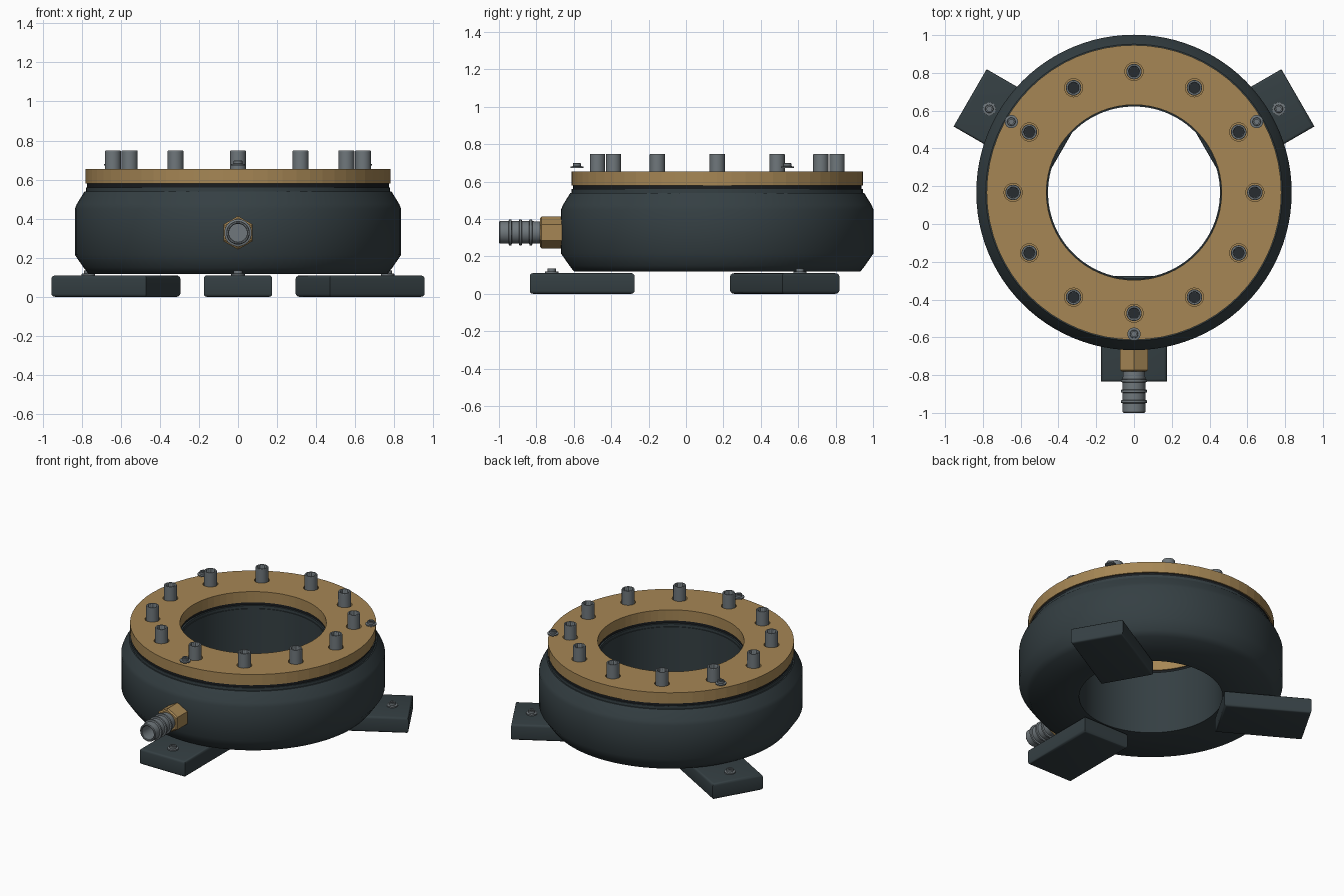
import bpy, bmesh
from math import pi, sin, cos, radians
from mathutils import Matrix, Vector

if "Cube" in bpy.data.objects:
    bpy.data.objects.remove(bpy.data.objects["Cube"])

CY = 0.167  # ring centre on y


def material(name, rgb):
    m = bpy.data.materials.new(name)
    m.diffuse_color = (*rgb, 1)
    m.use_nodes = True
    m.node_tree.nodes["Principled BSDF"].inputs["Base Color"].default_value = m.diffuse_color
    return m


RUBBER = material("rubber", (0.035, 0.05, 0.056))
BLACK = material("black_seal", (0.01, 0.012, 0.014))
BRASS = material("brass", (0.38, 0.24, 0.09))
STEEL = material("steel", (0.16, 0.185, 0.2))
SOCKET = material("dark_socket", (0.02, 0.025, 0.03))


def make_object(name, bm, mat, matrix=Matrix(), smooth=None):
    bmesh.ops.recalc_face_normals(bm, faces=bm.faces)
    me = bpy.data.meshes.new(name)
    bm.to_mesh(me)
    bm.free()
    ob = bpy.data.objects.new(name, me)
    bpy.context.collection.objects.link(ob)
    ob.matrix_world = matrix
    if mat:
        me.materials.append(mat)
    if smooth:
        bpy.ops.object.select_all(action='DESELECT')
        ob.select_set(True)
        bpy.context.view_layer.objects.active = ob
        bpy.ops.object.shade_smooth_by_angle(angle=radians(smooth))
    return ob


def lathe(bm, profile, segs, start=0.0, closed=False):
    """Spin (r, z[, 'hex']) points round z; 'hex' points follow a hexagon."""
    rings = []
    for p in profile:
        ring = []
        for i in range(segs):
            a = start + 2 * pi * i / segs
            r = p[0]
            if len(p) > 2:
                r /= cos((a + pi / 6) % (pi / 3) - pi / 6)
            ring.append(bm.verts.new((r * cos(a), r * sin(a), p[1])))
        rings.append(ring)
    pairs = list(zip(rings, rings[1:]))
    if closed:
        pairs.append((rings[-1], rings[0]))
    for a, b in pairs:
        for i in range(segs):
            j = (i + 1) % segs
            bm.faces.new((a[i], a[j], b[j], b[i]))
    if not closed:
        bm.faces.new(rings[0])
        bm.faces.new(rings[-1])


def turned(name, profile, mat, matrix, segs=64, start=0.0, closed=False, smooth=None):
    bm = bmesh.new()
    lathe(bm, profile, segs, start, closed)
    return make_object(name, bm, mat, matrix, smooth)


def polar(r, deg, z=0.0):
    a = radians(deg)
    return Matrix.Translation((r * cos(a), CY + r * sin(a), z)) @ Matrix.Rotation(a, 4, 'Z')


CENTRE = Matrix.Translation((0, CY, 0))

# Rubber ring body
turned("ring_body", [(0.455, 0.118), (0.765, 0.118), (0.79, 0.15), (0.835, 0.215), (0.835, 0.45),
                     (0.825, 0.475), (0.785, 0.54), (0.455, 0.54)],
       RUBBER, CENTRE, 96, closed=True, smooth=55)

# Seal and carrier plate under the brass ring
turned("carrier_plate", [(0.46, 0.538), (0.778, 0.538), (0.778, 0.56), (0.46, 0.56)],
       RUBBER, CENTRE, closed=True, smooth=30)
turned("seal_ring", [(0.47, 0.558), (0.772, 0.558), (0.772, 0.582), (0.47, 0.582)],
       BLACK, CENTRE, closed=True, smooth=30)

# Brass top ring with counterbored holes
top = turned("top_ring", [(0.464, 0.58), (0.78, 0.58), (0.78, 0.655), (0.464, 0.655)],
             BRASS, CENTRE, closed=True)
bm = bmesh.new()
for k in range(12):
    bmesh.ops.create_cone(bm, cap_ends=True, segments=24, radius1=0.048, radius2=0.048, depth=0.1,
                          matrix=polar(0.64, 30 * k, 0.675))
cutter = make_object("hole_cutter", bm, None)
cutter.hide_render = True
bpy.context.view_layer.update()
mod = top.modifiers.new("holes", 'BOOLEAN')
mod.operation, mod.object, mod.solver = 'DIFFERENCE', cutter, 'EXACT'
bpy.context.view_layer.objects.active = top
bpy.ops.object.modifier_apply(modifier="holes")
bpy.data.objects.remove(cutter)


def socket_floor(name, r, matrix):
    turned(name, [(r, 0, 'hex'), (r, 0.003, 'hex')], SOCKET, matrix, 24)


# Twelve socket-head bolts
for k in range(12):
    m = polar(0.64, 30 * k, 0.625)
    turned(f"bolt_{k + 1}", [(0.041, 0), (0.041, 0.12), (0.039, 0.123), (0.03, 0.123),
                             (0.026, 0.119, 'hex'), (0.026, 0.07, 'hex')],
           STEEL, m, 24, smooth=30)
    socket_floor(f"bolt_socket_{k + 1}", 0.0258, m @ Matrix.Translation((0, 0, 0.0705)))

for k, deg in enumerate((-90, 30, 150), 1):
    # Foot bar, long and end edges rounded, upright corners left sharp
    bm = bmesh.new()
    bmesh.ops.create_cube(bm, size=1, matrix=Matrix.Diagonal((0.56, 0.35, 0.11, 1)))
    flat = [e for e in bm.edges if abs(e.verts[0].co.z - e.verts[1].co.z) < 1e-5]
    bmesh.ops.bevel(bm, geom=flat, offset=0.016, segments=3, profile=0.5, affect='EDGES')
    make_object(f"foot_{k}", bm, RUBBER, polar(0.722, deg, 0.055), 35)
    # Small flanged screws on the foot and on the rim
    for label, r, z in (("foot_screw", 0.885, 0.11), ("rim_screw", 0.75, 0.672)):
        m = polar(r, deg, z)
        turned(f"{label}_{k}", [(0.035, 0), (0.035, 0.008), (0.022, 0.01), (0.022, 0.024),
                                (0.02, 0.026), (0.014, 0.026), (0.012, 0.026, 'hex'),
                                (0.012, 0.014, 'hex')], STEEL, m, 24, smooth=30)

# Side inlet pointing to the front: local z runs along -y
INLET = Matrix.Translation((0, -0.64, 0.328)) @ Matrix.Rotation(pi / 2, 4, 'X')
turned("inlet_nut", [(0.086, 0), (0.086, 0.132), (0.076, 0.14)], BRASS, INLET, 6, start=pi / 6)

# Barbed hose nipple, hollow at the mouth
prof = [(0.058, 0.13)]
for z in (0.19, 0.245, 0.3):
    prof += [(0.06, z - 0.009), (0.07, z - 0.006), (0.07, z + 0.006), (0.06, z + 0.009)]
prof += [(0.06, 0.355), (0.056, 0.36), (0.05, 0.36), (0.046, 0.355), (0.046, 0.15)]
turned("hose_nipple", prof, STEEL, INLET, 32, smooth=30)
